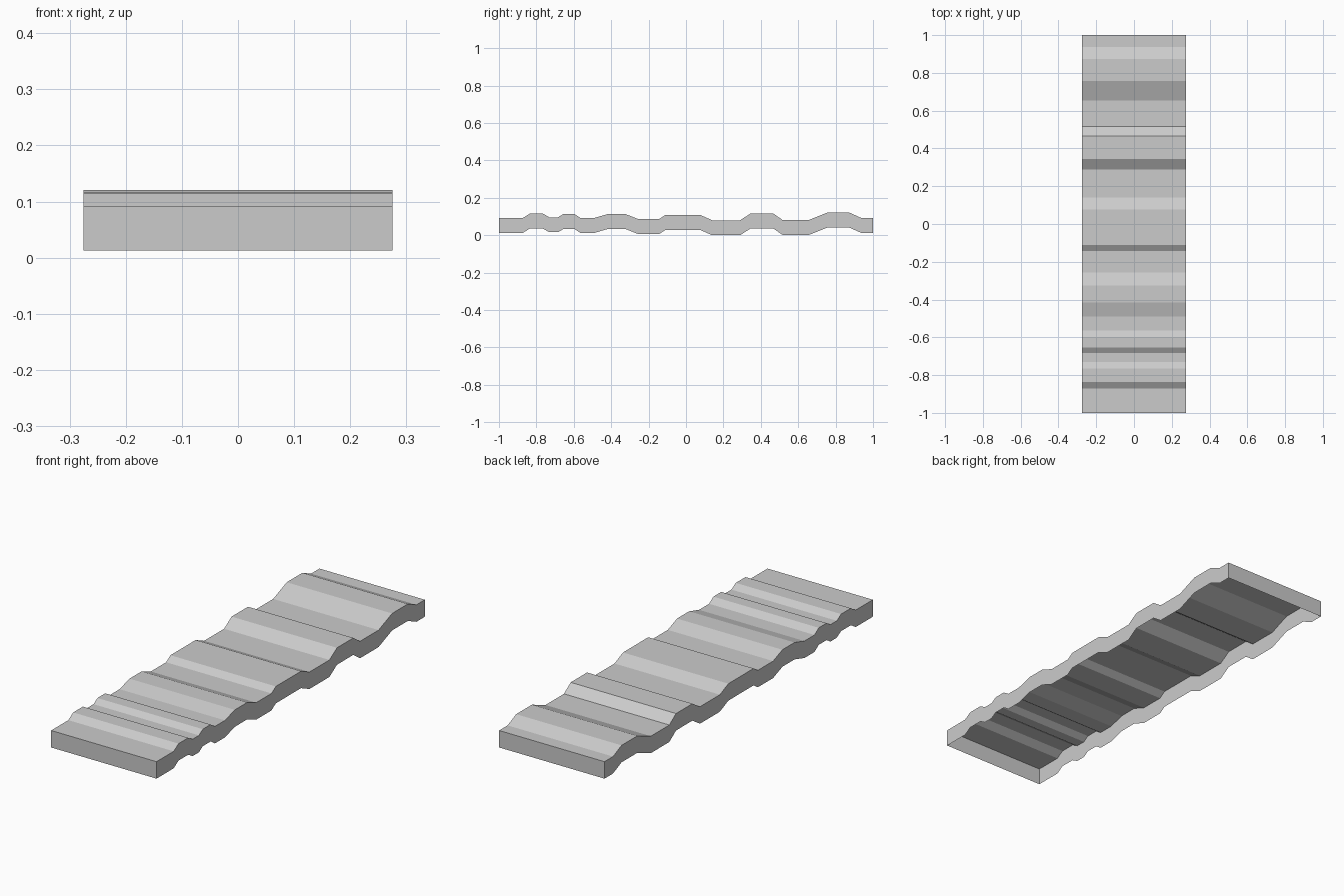
import bpy, bmesh

if "Cube" in bpy.data.objects:
    bpy.data.objects.remove(bpy.data.objects["Cube"])

HALF_W = 0.275   # half width in x
SKIRT = 0.08     # height of the side skirts

# Ridge profile along the length: (y, top height)
profile = [
    (-1.0, 0.0925), (-0.872, 0.0925), (-0.836, 0.115), (-0.764, 0.115),
    (-0.731, 0.096), (-0.684, 0.096), (-0.655, 0.114), (-0.597, 0.114),
    (-0.565, 0.0925), (-0.49, 0.0925), (-0.416, 0.114), (-0.326, 0.114),
    (-0.257, 0.087), (-0.143, 0.087), (-0.111, 0.108), (0.077, 0.108),
    (0.14, 0.08), (0.289, 0.08), (0.345, 0.116), (0.467, 0.116),
    (0.517, 0.081), (0.655, 0.081), (0.756, 0.121), (0.873, 0.121),
    (0.937, 0.0925), (1.0, 0.0925),
]

bm = bmesh.new()

# Each row holds: left skirt bottom, left top, right top, right skirt bottom
rows = []
for y, z in profile:
    rows.append([bm.verts.new(p) for p in (
        (-HALF_W, y, z - SKIRT), (-HALF_W, y, z),
        (HALF_W, y, z), (HALF_W, y, z - SKIRT))])

# Wavy top and the two side skirts, open underneath
for a, b in zip(rows, rows[1:]):
    for i in range(3):
        bm.faces.new((a[i], a[i + 1], b[i + 1], b[i]))

# End skirts
bm.faces.new(rows[0][::-1])
bm.faces.new(rows[-1])

bmesh.ops.recalc_face_normals(bm, faces=bm.faces)
bm.faces.ensure_lookup_table()
if bm.faces[1].normal.z < 0:
    bmesh.ops.reverse_faces(bm, faces=bm.faces)

mesh = bpy.data.meshes.new("ridged_path_panel")
bm.to_mesh(mesh)
bm.free()
panel = bpy.data.objects.new("ridged_path_panel", mesh)
bpy.context.collection.objects.link(panel)
